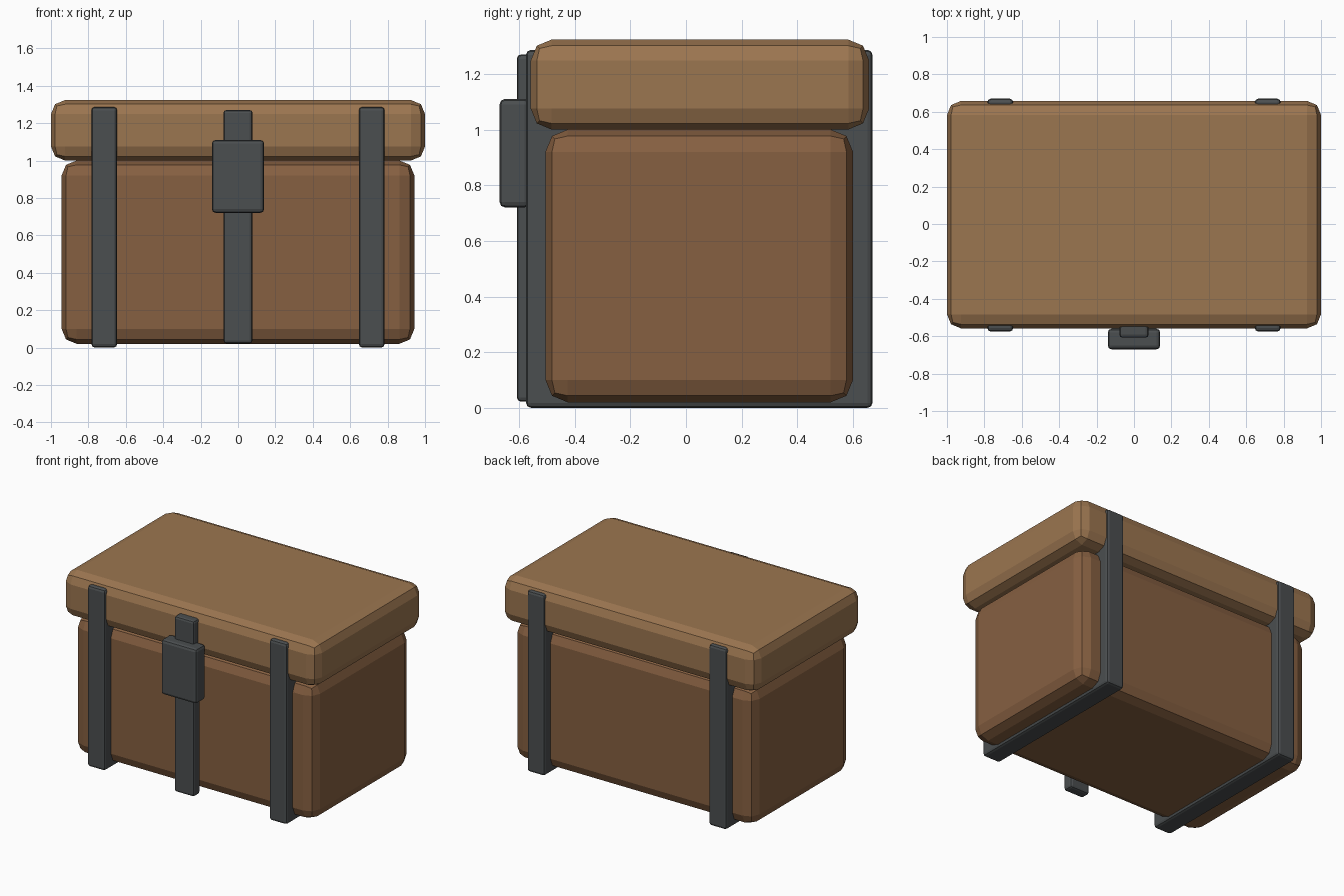
import bpy, bmesh
from mathutils import Vector

if "Cube" in bpy.data.objects:
    bpy.data.objects.remove(bpy.data.objects["Cube"])


def material(name, rgb):
    m = bpy.data.materials.new(name)
    m.diffuse_color = (*rgb, 1)
    m.use_nodes = True
    m.node_tree.nodes["Principled BSDF"].inputs["Base Color"].default_value = m.diffuse_color
    return m


BODY = material("dark_wood", (0.24, 0.117, 0.053))
LID = material("light_wood", (0.33, 0.18, 0.08))
IRON = material("iron", (0.07, 0.077, 0.08))


def rounded_box(name, lo, hi, bevel, mat):
    """Box between two corners with a two-step bevel on every edge."""
    lo, hi = Vector(lo), Vector(hi)
    bm = bmesh.new()
    bmesh.ops.create_cube(bm, size=1)
    bmesh.ops.scale(bm, vec=hi - lo, verts=bm.verts)
    mesh = bpy.data.meshes.new(name)
    bm.to_mesh(mesh)
    bm.free()
    ob = bpy.data.objects.new(name, mesh)
    ob.location = (lo + hi) / 2
    bpy.context.collection.objects.link(ob)
    mesh.materials.append(mat)
    mod = ob.modifiers.new("bevel", "BEVEL")
    mod.width = bevel
    mod.segments = 2
    return ob


# Wooden box and overhanging lid
rounded_box("chest_body", (-0.943, -0.505, 0.02), (0.943, 0.6, 1.0), 0.08, BODY)
rounded_box("chest_lid", (-1, -0.558, 1.0), (1, 0.658, 1.323), 0.075, LID)

# Iron bands wrapped around front, bottom and back
for side, x in (("left", -0.715), ("right", 0.715)):
    rounded_box(f"{side}_band", (x - 0.069, -0.575, 0), (x + 0.069, 0.67, 1.286), 0.018, IRON)

# Centre strap and clasp on the front
rounded_box("centre_strap", (-0.078, -0.608, 0.022), (0.078, -0.535, 1.27), 0.016, IRON)
rounded_box("clasp", (-0.14, -0.67, 0.72), (0.14, -0.56, 1.11), 0.02, IRON)
